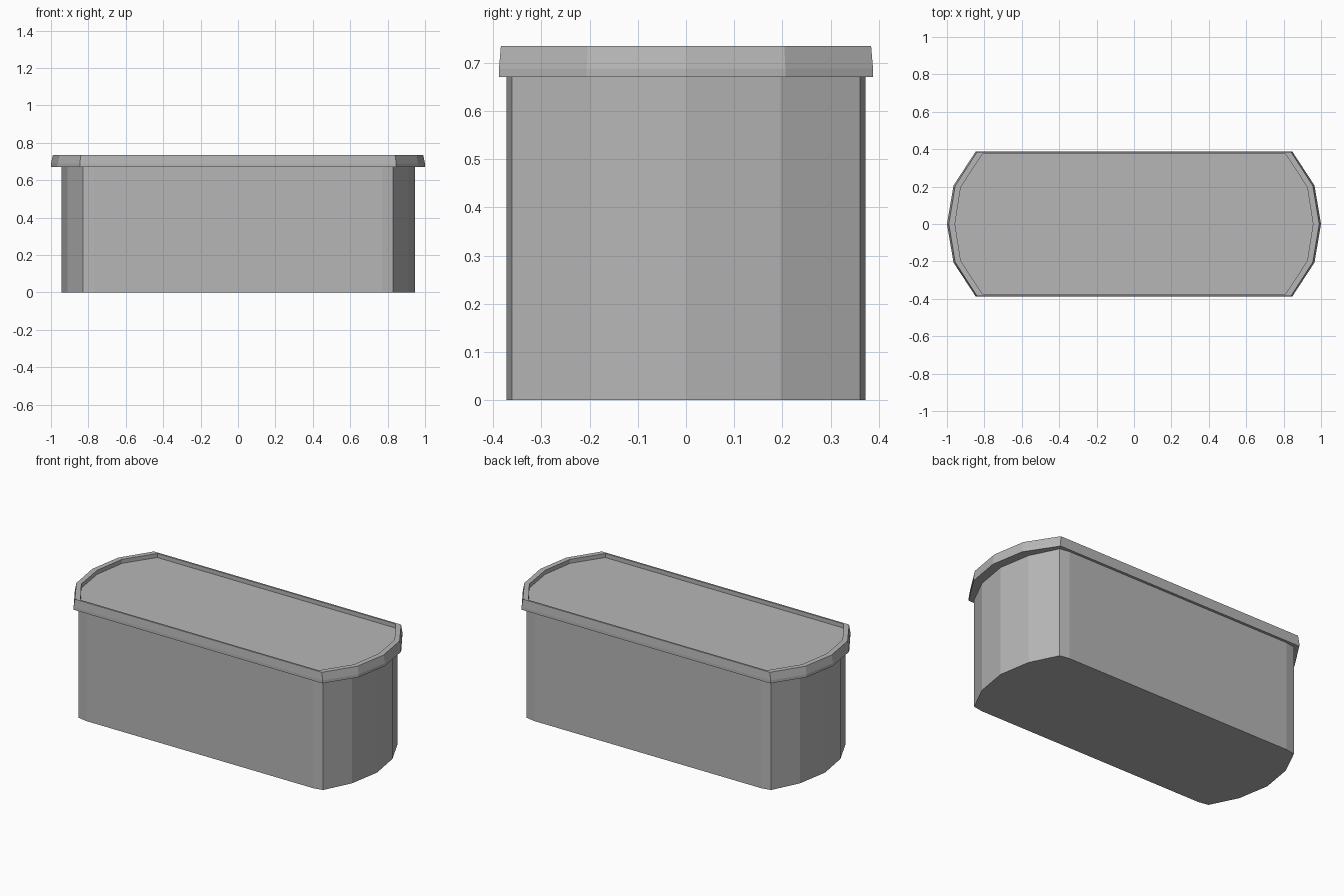
import bpy, bmesh

if "Cube" in bpy.data.objects:
    bpy.data.objects.remove(bpy.data.objects["Cube"])

grey = bpy.data.materials.new("plain grey")
grey.diffuse_color = (0.47, 0.47, 0.47, 1)
grey.use_nodes = True
grey.node_tree.nodes["Principled BSDF"].inputs["Base Color"].default_value = grey.diffuse_color


def outline(quarter):
    """Mirror one quarter, listed from the end tip to the long side, into a full loop."""
    right = [(x, -y) for x, y in reversed(quarter[1:])] + quarter
    return right + [(-x, -y) for x, y in right]


def loft(name, rings):
    """Skin stacked loops of (quarter outline, z) and cap both ends."""
    bm = bmesh.new()
    loops = [[bm.verts.new((x, y, z)) for x, y in outline(q)] for q, z in rings]
    n = len(loops[0])
    for a, b in zip(loops, loops[1:]):
        for i in range(n):
            j = (i + 1) % n
            bm.faces.new((a[i], a[j], b[j], b[i]))
    bm.faces.new(loops[0][::-1])
    bm.faces.new(loops[-1])
    bmesh.ops.recalc_face_normals(bm, faces=bm.faces)
    mesh = bpy.data.meshes.new(name)
    bm.to_mesh(mesh)
    bm.free()
    mesh.materials.append(grey)
    obj = bpy.data.objects.new(name, mesh)
    bpy.context.collection.objects.link(obj)
    return obj


# Straight-walled tub with faceted ends
body = [(0.945, 0), (0.912, 0.196), (0.83, 0.361), (0.77, 0.372)]
loft("container_body", [(body, 0), (body, 0.675)])

# Overhanging lid: short upright lip, slight taper, raised rim, sunken top
lip = [(1.0, 0), (0.965, 0.206), (0.846, 0.388)]
rim_top = [(0.99, 0), (0.956, 0.204), (0.84, 0.384)]
rim_inner = [(0.957, 0), (0.926, 0.198), (0.81, 0.373)]
loft("container_lid", [(lip, 0.67), (lip, 0.688), (rim_top, 0.735),
                       (rim_inner, 0.735), (rim_inner, 0.71)])
